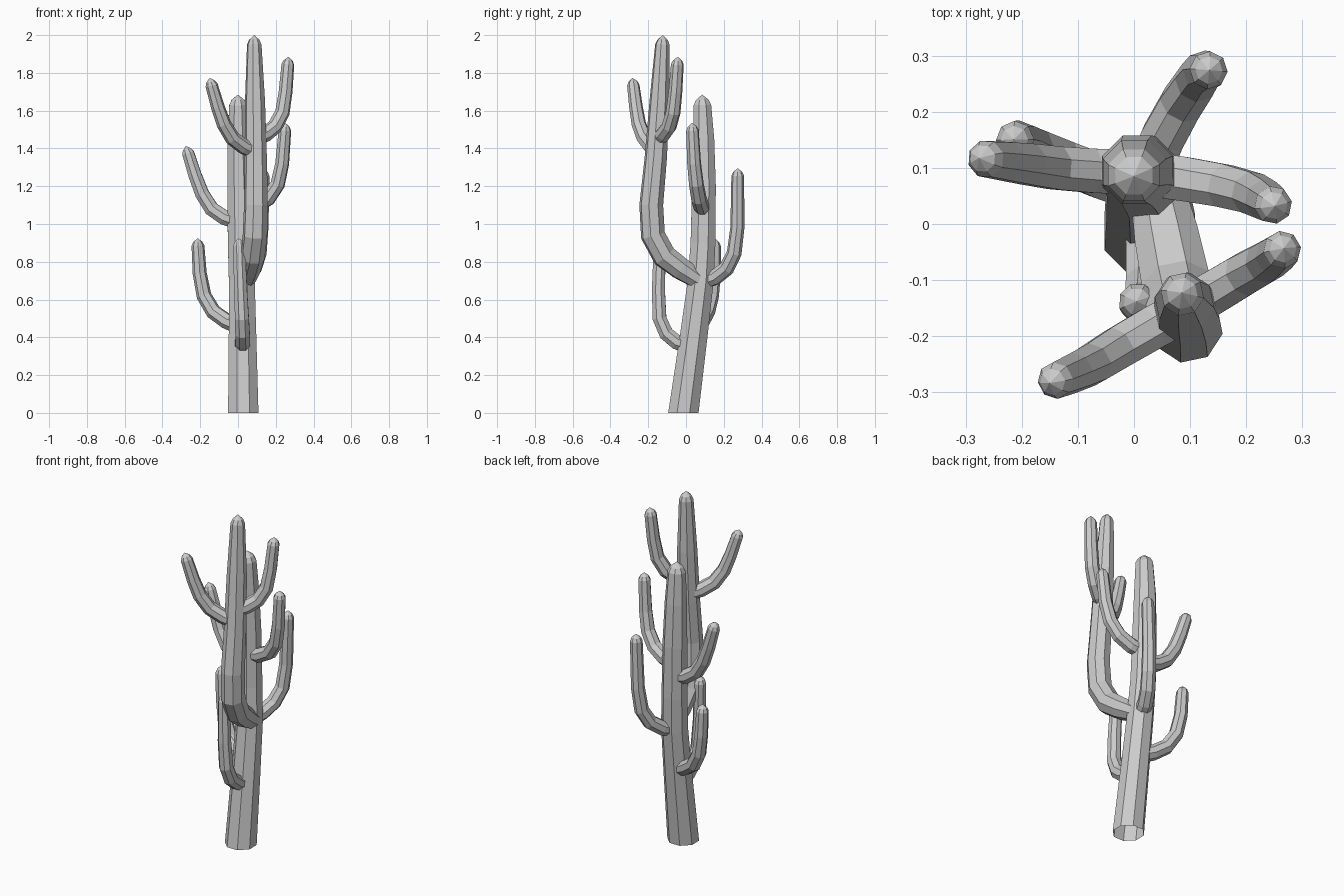
import bpy, bmesh, math
from mathutils import Vector

SIDES = 8


def limb(name, pts, cap, open_base=True):
    """Octagonal tube through (x, y, z, radius) points, closed by a faceted pointed cap."""
    p = [Vector(q[:3]) for q in pts]
    rad = [q[3] for q in pts]
    # cap: narrower shoulder ring, then a tip
    end = (p[-1] - p[-2]).normalized()
    tip = p[-1] + end * cap
    p.append(p[-1] + end * cap * 0.5)
    rad.append(rad[-1] * 0.72)
    bm = bmesh.new()
    rings = []
    prev_t, u = None, None
    for i, c in enumerate(p):
        a = (c - p[i - 1]).normalized() if i else (p[1] - p[0]).normalized()
        b = (p[i + 1] - c).normalized() if i < len(p) - 1 else a
        t = (a + b).normalized()
        if u is None:
            ref = Vector((0, 0, 1)) if abs(t.z) < 0.8 else Vector((0, 1, 0))
            u = (ref - t * ref.dot(t)).normalized()
            if i == 0 and p[0].z == 0:
                t = Vector((0, 0, 1))
                u = Vector((0, 1, 0))
        else:
            u = prev_t.rotation_difference(t) @ u
            u = (u - t * u.dot(t)).normalized()
        prev_t = t
        v = t.cross(u)
        ring = []
        for k in range(SIDES):
            ang = 2 * math.pi * (k + 0.5) / SIDES
            ring.append(bm.verts.new(c + (u * math.cos(ang) + v * math.sin(ang)) * rad[i]))
        rings.append(ring)
    for r0, r1 in zip(rings, rings[1:]):
        for k in range(SIDES):
            n = (k + 1) % SIDES
            bm.faces.new((r0[k], r0[n], r1[n], r1[k]))
    top = bm.verts.new(tip)
    for k in range(SIDES):
        bm.faces.new((rings[-1][k], rings[-1][(k + 1) % SIDES], top))
    me = bpy.data.meshes.new(name)
    bm.to_mesh(me)
    bm.free()
    ob = bpy.data.objects.new(name, me)
    bpy.context.collection.objects.link(ob)
    return ob


def arm(name, path, r0=0.043, r1=0.034):
    """Side arm with slightly tapering radius."""
    n = len(path) - 1
    return limb(name, [(*q, r0 + (r1 - r0) * (i / n) ** 2) for i, q in enumerate(path)], 0.04)


# main trunk, leaning back then straightening
limb("trunk", [(0.028, -0.014, 0, 0.087), (0.024, 0.04, 0.4, 0.079), (0.02, 0.078, 0.7, 0.074),
               (0.012, 0.09, 0.9, 0.071), (0.006, 0.095, 1.2, 0.068), (0.001, 0.093, 1.45, 0.061),
               (0.0, 0.087, 1.63, 0.05)], 0.055)

# second stem splitting off to the front
limb("front_stem", [(0.04, 0.07, 0.70, 0.05), (0.06, -0.03, 0.765, 0.062), (0.077, -0.115, 0.83, 0.066),
                    (0.09, -0.175, 0.94, 0.066), (0.095, -0.184, 1.1, 0.064),
                    (0.094, -0.16, 1.35, 0.06), (0.09, -0.14, 1.65, 0.054),
                    (0.086, -0.125, 1.95, 0.039)], 0.05)

# arms on the trunk
arm("left_lower_arm", [(0.01, 0.06, 0.455), (-0.06, 0.085, 0.485), (-0.13, 0.113, 0.535), (-0.18, 0.135, 0.62),
                       (-0.203, 0.147, 0.74), (-0.212, 0.15, 0.885)])
arm("left_upper_arm", [(0.0, 0.092, 1.01), (-0.075, 0.095, 1.035), (-0.14, 0.1, 1.08), (-0.19, 0.107, 1.16),
                       (-0.228, 0.112, 1.26), (-0.264, 0.116, 1.375)])
arm("front_arm", [(0.024, 0.02, 0.35), (0.025, -0.05, 0.375), (0.024, -0.105, 0.42), (0.021, -0.14, 0.5),
                  (0.014, -0.146, 0.65), (0.006, -0.139, 0.885)])
arm("back_arm", [(0.025, 0.09, 0.695), (0.052, 0.155, 0.718), (0.085, 0.215, 0.765), (0.112, 0.255, 0.845),
                 (0.124, 0.272, 0.98), (0.133, 0.274, 1.255)])
arm("right_arm", [(0.02, 0.09, 1.08), (0.09, 0.08, 1.095), (0.16, 0.068, 1.135), (0.21, 0.055, 1.21),
                  (0.234, 0.043, 1.32), (0.248, 0.034, 1.495)])

# arms on the front stem
arm("stem_left_arm", [(0.09, -0.155, 1.385), (0.03, -0.187, 1.41), (-0.03, -0.222, 1.455), (-0.075, -0.25, 1.53),
                      (-0.107, -0.265, 1.62), (-0.14, -0.279, 1.735)], 0.042, 0.033)
arm("stem_right_arm", [(0.095, -0.15, 1.455), (0.145, -0.12, 1.475), (0.195, -0.09, 1.515), (0.235, -0.068, 1.59),
                       (0.252, -0.056, 1.7), (0.264, -0.046, 1.845)], 0.042, 0.034)
